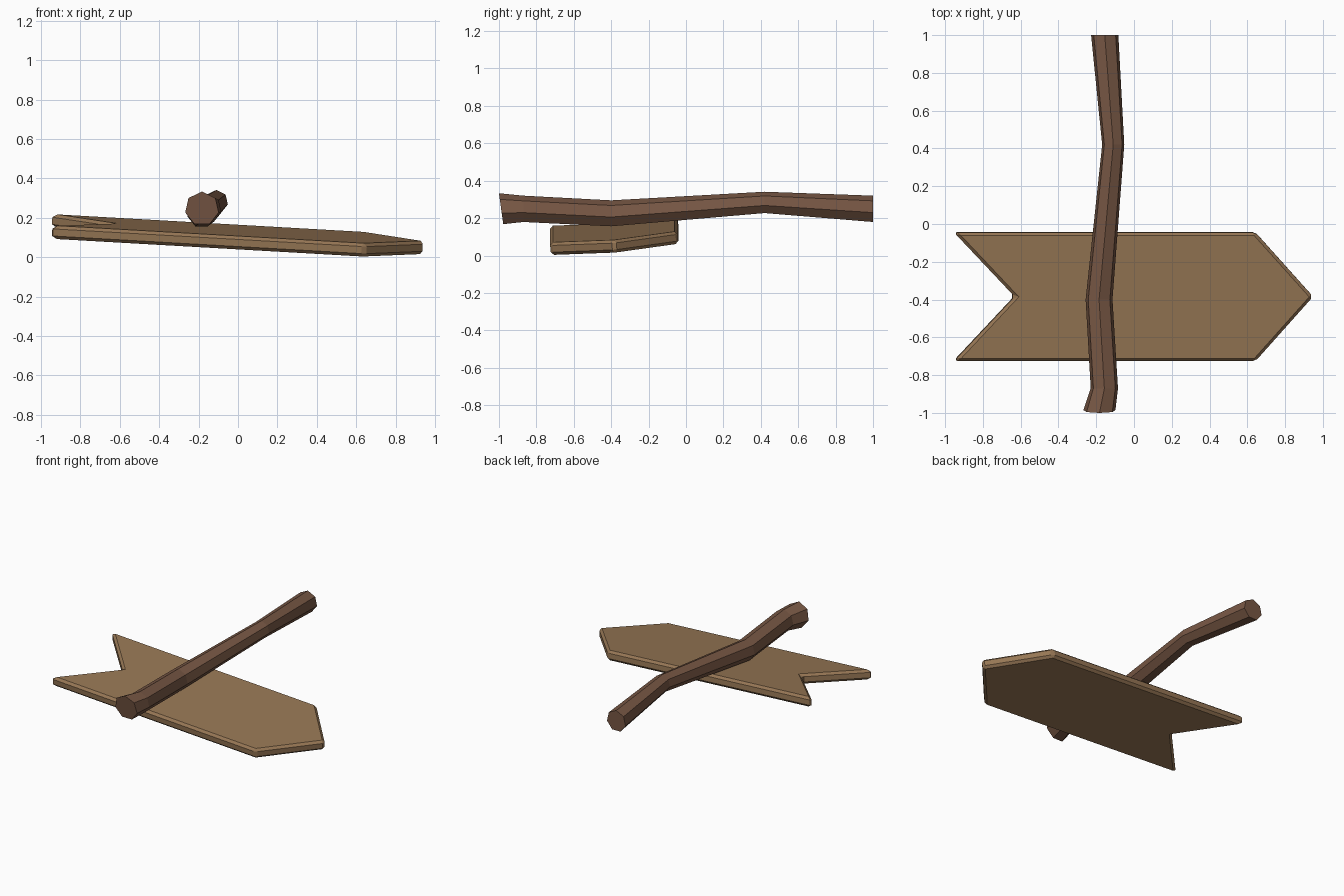
import bpy, bmesh, math
from mathutils import Vector

if "Cube" in bpy.data.objects:
    bpy.data.objects.remove(bpy.data.objects["Cube"])


def material(name, rgb):
    m = bpy.data.materials.new(name)
    m.diffuse_color = (*rgb, 1)
    m.use_nodes = True
    m.node_tree.nodes["Principled BSDF"].inputs["Base Color"].default_value = m.diffuse_color
    return m


def add_object(name, bm, mat):
    bmesh.ops.recalc_face_normals(bm, faces=bm.faces)
    me = bpy.data.meshes.new(name)
    bm.to_mesh(me)
    bm.free()
    me.materials.append(mat)
    ob = bpy.data.objects.new(name, me)
    bpy.context.collection.objects.link(ob)
    return ob


light_wood = material("light wood", (0.305, 0.182, 0.090))
dark_wood = material("dark wood", (0.185, 0.095, 0.058))

# Arrow board: outline on a slightly tilted plane, extruded along its normal
SX, SY = -0.057, 0.088
outline = [(-0.956, -0.04), (0.64, -0.04), (0.945, -0.38),
           (0.64, -0.722), (-0.956, -0.722), (-0.635, -0.38)]
bm = bmesh.new()
verts = [bm.verts.new((x, y, 0.002 + SX * (x - 0.64) + SY * (y + 0.72)))
         for x, y in outline]
face = bm.faces.new(verts)
normal = Vector((-SX, -SY, 1)).normalized()
ext = bmesh.ops.extrude_face_region(bm, geom=[face], use_keep_orig=True)
bmesh.ops.translate(bm, vec=normal * 0.068,
                    verts=[g for g in ext["geom"] if isinstance(g, bmesh.types.BMVert)])
board = add_object("arrow_board", bm, light_wood)
bev = board.modifiers.new("chipped_edges", "BEVEL")
bev.width = 0.016
bev.segments = 1
bev.limit_method = 'ANGLE'

# Crooked post: seven-sided rings (y, x, z, radius, tilt) along a bent path
SIDES = 7
path = [(-0.988, -0.183, 0.246, 0.087, 0.14),
        (-0.87, -0.157, 0.246, 0.074, 0.0),
        (-0.40, -0.185, 0.222, 0.073, 0.0),
        (0.42, -0.110, 0.281, 0.060, 0.0),
        (1.00, -0.155, 0.246, 0.074, 0.0)]
bm = bmesh.new()
rings = []
for y, x, z, r, tilt in path:
    ring = []
    for i in range(SIDES):
        a = math.tau * i / SIDES
        dz = r * math.cos(a)
        ring.append(bm.verts.new((x + r * math.sin(a), y - tilt * dz, z + dz)))
    rings.append(ring)
for a, b in zip(rings, rings[1:]):
    for i in range(SIDES):
        j = (i + 1) % SIDES
        bm.faces.new((a[i], a[j], b[j], b[i]))
bm.faces.new(rings[0])
bm.faces.new(rings[-1])
add_object("post", bm, dark_wood)
